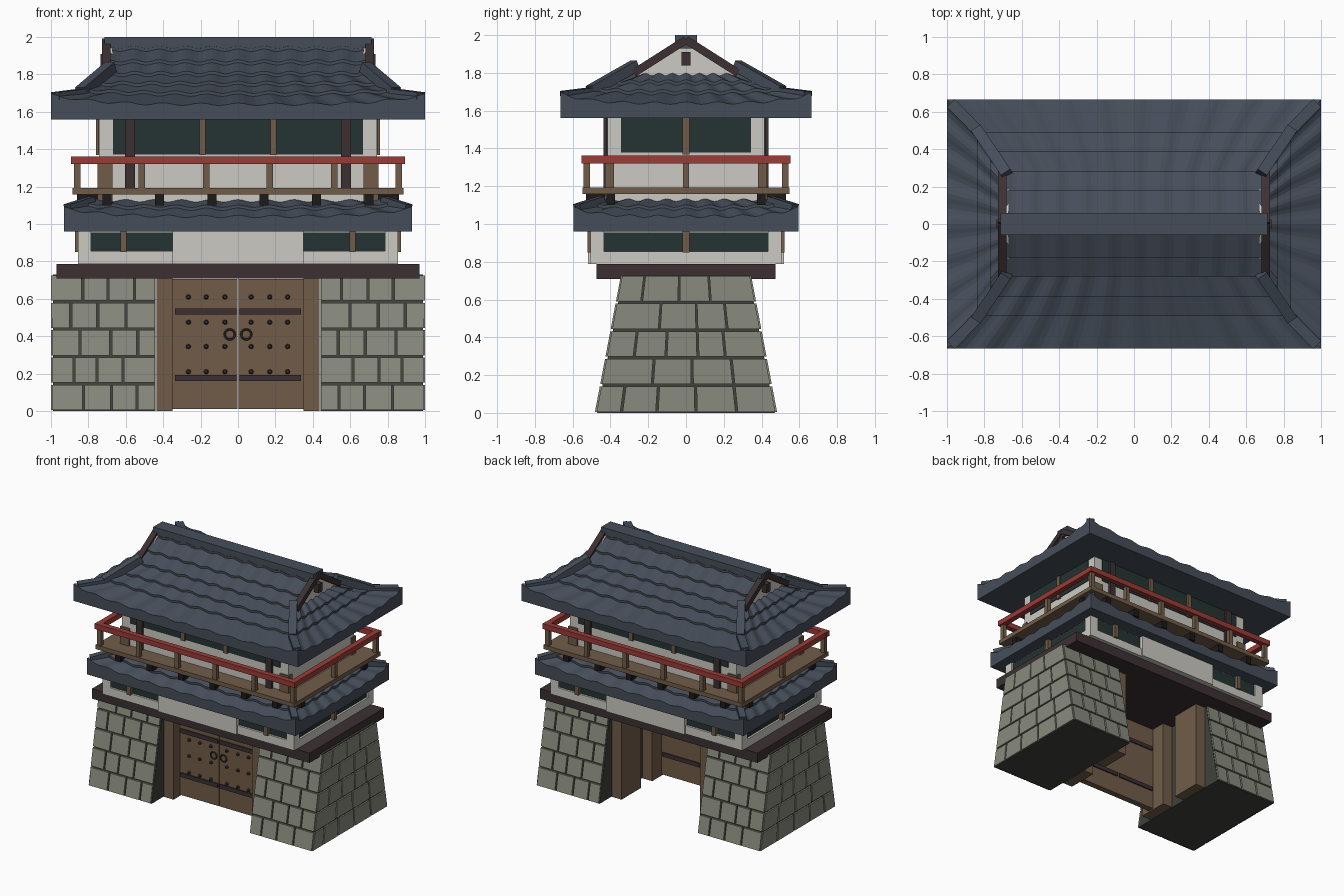
import bpy, bmesh, math, random
from mathutils import Vector, Matrix

if "Cube" in bpy.data.objects:
    bpy.data.objects.remove(bpy.data.objects["Cube"])
random.seed(4)

def mat(name, r, g, b):
    m = bpy.data.materials.new(name)
    m.diffuse_color = (r, g, b, 1)
    m.use_nodes = True
    m.node_tree.nodes["Principled BSDF"].inputs["Base Color"].default_value = m.diffuse_color
    return m

STONE = mat("stone", .25, .255, .205)
GROUT = mat("dark grout", .05, .053, .043)
ROOF = mat("slate roof", .061, .076, .102)
WOOD = mat("brown wood", .165, .108, .066)
DARK = mat("dark wood", .045, .030, .032)
WHITE = mat("plaster", .60, .59, .54)
RED = mat("red rail", .32, .045, .038)
GLASS = mat("dark window", .018, .033, .032)
BLACK = mat("black bracket", .012, .010, .010)

def finish(name, bm, material, fix=True):
    if fix:
        bmesh.ops.recalc_face_normals(bm, faces=bm.faces)
    me = bpy.data.meshes.new(name)
    bm.to_mesh(me)
    bm.free()
    me.materials.append(material)
    ob = bpy.data.objects.new(name, me)
    bpy.context.collection.objects.link(ob)
    return ob

def box(x0, x1, y0, y1, z0, z1):
    return [(x, y, z) for z in (z0, z1) for x, y in ((x0, y0), (x1, y0), (x1, y1), (x0, y1))]

def beam(a, b, w, h):
    """Square bar from a to b, w wide and h tall."""
    a, b = Vector(a), Vector(b)
    d = (b - a).normalized()
    s = d.cross(Vector((0, 0, 1))).normalized()
    u = s.cross(d)
    return [p + s * i * w / 2 + u * j * h / 2 for p in (a, b)
            for i, j in ((-1, -1), (1, -1), (1, 1), (-1, 1))]

def part(name, material, blocks, mirror=""):
    """One object from 8-point blocks, optionally mirrored in x and y."""
    bm = bmesh.new()
    for sx in ((1, -1) if "x" in mirror else (1,)):
        for sy in ((1, -1) if "y" in mirror else (1,)):
            for pts in blocks:
                v = [bm.verts.new((p[0] * sx, p[1] * sy, p[2])) for p in pts]
                for f in ((3, 2, 1, 0), (4, 5, 6, 7), (0, 1, 5, 4), (1, 2, 6, 5), (2, 3, 7, 6), (3, 0, 4, 7)):
                    bm.faces.new([v[i] for i in f])
    return finish(name, bm, material)

# --- battered stone bases: dark core with proud blocks ---
def half(z):
    return .470 - .19 * z

core = [(x, s * half(z), z) for z in (0, .73) for x, s in ((.44, -1), (.988, -1), (.988, 1), (.44, 1))]
part("base_core", GROUT, [core], "x")

def cuts(a, b, n, shift):
    w = (b - a) / n
    return [a] + [a + w * (k + shift + random.uniform(-.12, .12)) for k in range(1, n)] + [b]

G = .006
front, side = [], []
for r in range(5):
    z0, z1 = r * .146 + G, (r + 1) * .146 - G
    c = cuts(.437, .998, 4, .2 if r % 2 else -.2)
    for a, b in zip(c, c[1:]):
        front.append([(x, -(half(z) + o), z) for o in (-.01, .013)
                      for x, z in ((a + G, z0), (b - G, z0), (b - G, z1), (a + G, z1))])
    c = cuts(-1, 1, 4 + (r == 0 or r == 2), .2 if r % 2 else -.2)
    for a, b in zip(c, c[1:]):
        side.append([(x, t * (half(z) + .01), z) for x in (.975, 1.0)
                     for t, z in ((a + .013, z0), (b - .013, z0), (b - .013, z1), (a + .013, z1))])
part("base_front_stones", STONE, front, "xy")
part("base_side_stones", STONE, side, "x")

# --- gate: posts, door leaves, iron bands, studs, rings ---
part("gate_posts", WOOD, [box(.35, .437, .07, .32, 0, .71)], "xy")
part("gate_doors", WOOD, [box(.002, .352, -.24, -.19, .01, .705)], "x")
part("door_bands", DARK, [box(.008, .338, -.25, -.18, z, z + .032) for z in (.16, .515)], "x")
bm = bmesh.new()
for x in (.07, .17, .265):
    for sx in (-1, 1):
        for z in (.21, .345, .475, .61):
            bmesh.ops.create_cone(bm, cap_ends=True, segments=8, radius1=.014, radius2=.008, depth=.02,
                                  matrix=Matrix.Translation((x * sx, -.248, z)) @ Matrix.Rotation(math.pi / 2, 4, 'X'))
finish("door_studs", bm, DARK)
for sx in (-1, 1):
    bpy.ops.mesh.primitive_torus_add(major_segments=14, minor_segments=6, major_radius=.027, minor_radius=.006,
                                     location=(.044 * sx, -.248, .41), rotation=(math.pi / 2, 0, 0))
    bpy.context.object.name = "door_ring"
    bpy.context.object.data.materials.append(DARK)
part("gate_beam", DARK, [box(-.97, .97, -.475, .475, .708, .787)])

# --- lower storey ---
part("lower_walls", WHITE, [box(-.835, .835, -.485, .485, .787, 1.0),
                            box(-.855, .855, -.505, .505, .787, .855)])
part("lower_corner_posts", WHITE, [box(.785, .855, .435, .505, .85, 1.0)], "xy")
part("lower_centre_panel", WHITE, [box(-.35, .35, .48, .52, .787, 1.0)], "y")
part("lower_front_windows", GLASS, [box(.35, .785, .48, .489, .855, .955)], "xy")
part("lower_side_windows", GLASS, [box(.83, .839, -.435, .435, .855, .955)], "x")
part("lower_front_mullions", WOOD, [box(.595, .627, .485, .522, .85, .96)], "xy")
part("lower_side_mullions", WOOD, [box(.835, .872, -.018, .018, .85, .96)], "x")

# --- wavy tiled roofs built from stepped rings (half x, half y, z) ---
def roof(name, rings, bottom, lift, four):
    bm = bmesh.new()

    def edge(i, s, drop=0.0, flat=None):
        hx, hy, z = rings[i]
        n, k = ((60, 5) if s % 2 == 0 else (48, 4))
        c = [(-hx, -hy), (hx, -hy), (hx, hy), (-hx, hy)]
        a, b = Vector(c[s]), Vector(c[(s + 1) % 4])
        out = []
        for j in range(n + 1):
            u = 2 * j / n - 1
            p = a.lerp(b, j / n)
            h = z - drop + .007 * math.cos(2 * math.pi * k * u) + lift * abs(u) ** 4 * max(0, 1 - .6 * i)
            out.append(bm.verts.new((p.x, p.y, h if flat is None else flat)))
        return out

    def strip(a, b):
        for j in range(len(a) - 1):
            bm.faces.new((a[j], a[j + 1], b[j + 1], b[j]))

    for s in range(4):
        low = edge(0, s)
        strip(edge(0, s, flat=bottom), low)
        last = len(rings) - 1 if s % 2 == 0 else four
        for i in range(last):
            top = edge(i + 1, s, .016)
            strip(low, top)
            if i + 1 < last:
                low = edge(i + 1, s)
                strip(top, low)
    hx, hy, _ = rings[0]
    bm.faces.new([bm.verts.new((x, y, bottom)) for x, y in ((-hx, hy), (hx, hy), (hx, -hy), (-hx, -hy))])
    return finish(name, bm, ROOF, False)

roof("lower_roof", [(.93, .595, 1.04), (.835, .50, 1.095), (.735, .40, 1.145)], .96, .045, 2)
part("lower_hip_ridges", ROOF, [beam((.912, .577, 1.083), (.78, .445, 1.125), .05, .045)], "xy")

# --- balcony ---
part("balcony_deck", WOOD, [box(-.885, .885, -.548, .548, 1.158, 1.192)])
part("deck_brackets", BLACK, [box(x - .024, x + .024, .40, .53, 1.10, 1.16) for x in (.14, .42, .70)]
     + [box(.72, .86, .375, .42, 1.10, 1.16)], "xy")
posts = [box(x - .017, x + .017, .508, .542, 1.18, 1.33) for x in (.17, .515, .86)]
posts.append(box(.843, .877, -.017, .017, 1.18, 1.33))
part("rail_posts", WOOD, posts, "xy")
part("red_handrail_long", RED, [box(-.892, .892, .508, .552, 1.32, 1.362)], "y")
part("red_handrail_short", RED, [box(.845, .890, -.51, .51, 1.32, 1.362)], "x")

# --- upper storey ---
part("upper_walls", WHITE, [box(-.742, .742, -.415, .415, 1.0, 1.58)])
part("upper_corner_posts", WOOD, [box(.672, .752, .38, .43, 1.10, 1.33)], "xy")
part("upper_front_windows", GLASS, [box(-.668, .668, .41, .42, 1.372, 1.57)], "y")
part("upper_side_windows", GLASS, [box(.737, .747, -.345, .345, 1.378, 1.57)], "x")
part("upper_front_mullions", WOOD, [box(.173, .207, .41, .437, 1.368, 1.57)], "xy")
part("upper_dark_posts", DARK, [box(.55, .603, .41, .437, 1.19, 1.57)], "xy")
part("upper_side_mullions", WOOD, [box(.737, .76, -.018, .018, 1.368, 1.57)], "x")

# --- upper hip-and-gable roof ---
roof("upper_roof", [(1, .665, 1.64), (.84, .49, 1.705), (.77, .39, 1.757), (.69, .28, 1.81),
                    (.70, .18, 1.872), (.70, .06, 1.945), (.70, 0, 1.975)], 1.56, .05, 3)
part("corner_ridges", ROOF, [beam((.978, .645, 1.682), (.835, .50, 1.70), .06, .045)], "xy")
part("hip_ridges", ROOF, [beam((.84, .505, 1.705), (.68, .268, 1.84), .06, .055)], "xy")
part("ridge_cap", ROOF, [box(-.715, .715, -.058, .058, 1.93, 2.0)])
part("gable_walls", WHITE, [[(x, y, z) for x in (.67, .695)
                            for y, z in ((0, 1.76), (.29, 1.76), (.27, 1.80), (0, 1.98))]], "xy")
part("barge_boards", DARK, [beam((.704, .275, 1.80), (.704, .0, 1.975), .046, .042)], "xy")
part("gable_pendants", DARK, [box(.69, .736, -.025, .025, 1.84, 1.91)], "x")
